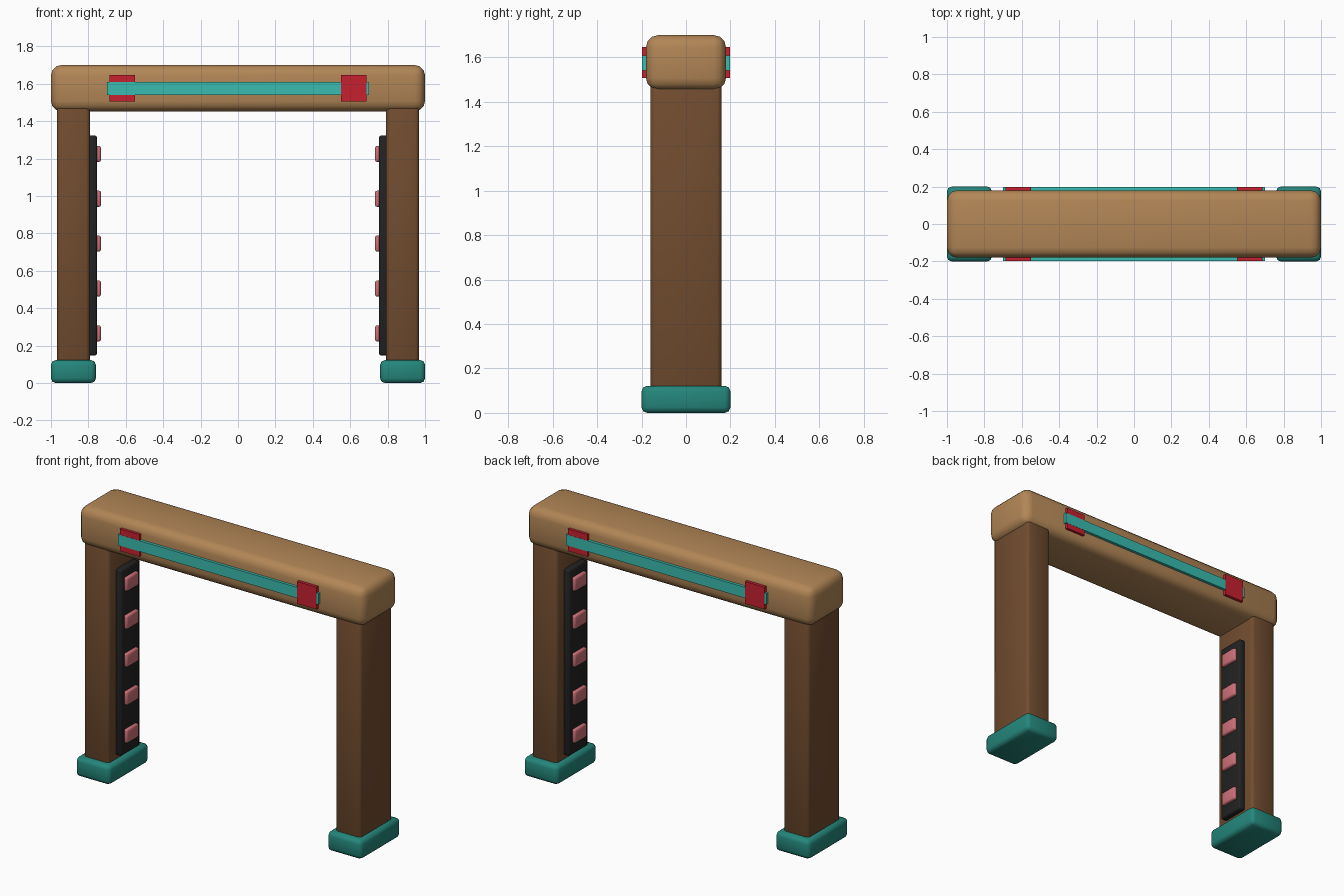
import bpy
import math

if "Cube" in bpy.data.objects:
    bpy.data.objects.remove(bpy.data.objects["Cube"])


def material(name, rgb):
    m = bpy.data.materials.new(name)
    lin = [((c / 255 + 0.055) / 1.055) ** 2.4 if c > 10 else c / 255 / 12.92 for c in rgb]
    m.diffuse_color = (*lin, 1)
    m.use_nodes = True
    m.node_tree.nodes["Principled BSDF"].inputs["Base Color"].default_value = m.diffuse_color
    return m


TAN = material("tan wood", (178, 134, 86))
BROWN = material("dark brown wood", (113, 76, 47))
GREEN = material("deep teal", (36, 134, 123))
TEAL = material("bright teal", (58, 188, 176))
RED = material("red", (200, 32, 48))
BLACK = material("black", (34, 34, 34))
PINK = material("dusty pink", (204, 112, 120))


def box(name, lo, hi, mat, bevel=0.0, segments=2):
    """Box between two corners, with optional rounded edges."""
    bpy.ops.mesh.primitive_cube_add(size=1, location=[(a + b) / 2 for a, b in zip(lo, hi)])
    ob = bpy.context.object
    ob.name = name
    ob.scale = [abs(b - a) for a, b in zip(lo, hi)]
    bpy.ops.object.transform_apply(location=False, rotation=False, scale=True)
    ob.data.materials.append(mat)
    if bevel:
        mod = ob.modifiers.new("rounded edges", 'BEVEL')
        mod.width = bevel
        mod.segments = segments
        bpy.ops.object.modifier_apply(modifier=mod.name)
        bpy.ops.object.shade_smooth_by_angle(angle=math.radians(50))
    return ob


def span(center, half):
    return center - half, center + half


# Top beam
box("top_beam", (-1, -0.18, 1.452), (1, 0.18, 1.70), TAN, 0.055, 3)

for side, s in (("left", -1), ("right", 1)):
    # Foot and post
    x0, x1 = span(s * 0.88, 0.12)
    box(f"{side}_foot", (x0, -0.2, 0), (x1, 0.2, 0.122), GREEN, 0.025)
    x0, x1 = span(s * 0.88, 0.088)
    box(f"{side}_post", (x0, -0.16, 0.06), (x1, 0.16, 1.52), BROWN, 0.02)

    # Black strip on the inner face, with five pink pads
    x0, x1 = span(s * 0.777, 0.024)
    box(f"{side}_strip", (x0, -0.09, 0.147), (x1, 0.09, 1.323), BLACK, 0.012)
    for i in range(5):
        z = 0.265 + 0.24 * i
        x0, x1 = span(s * 0.75, 0.017)
        box(f"{side}_pad_{i + 1}", (x0, -0.06, z - 0.043), (x1, 0.06, z + 0.043), PINK, 0.01)

# Teal band and red clasps on both long sides of the beam
for side, s in (("front", -1), ("back", 1)):
    box(f"{side}_band", (-0.70, min(s * 0.17, s * 0.198), 1.54),
        (0.70, max(s * 0.17, s * 0.198), 1.608), TEAL)
    for end, e in (("left", -1), ("right", 1)):
        # one clasp lies just over the band, the other just under it
        depth = s * (0.199 if e * s < 0 else 0.197)
        x0, x1 = span(e * 0.62, 0.068)
        box(f"{side}_{end}_clasp", (x0, min(s * 0.17, depth), 1.506),
            (x1, max(s * 0.17, depth), 1.646), RED)
